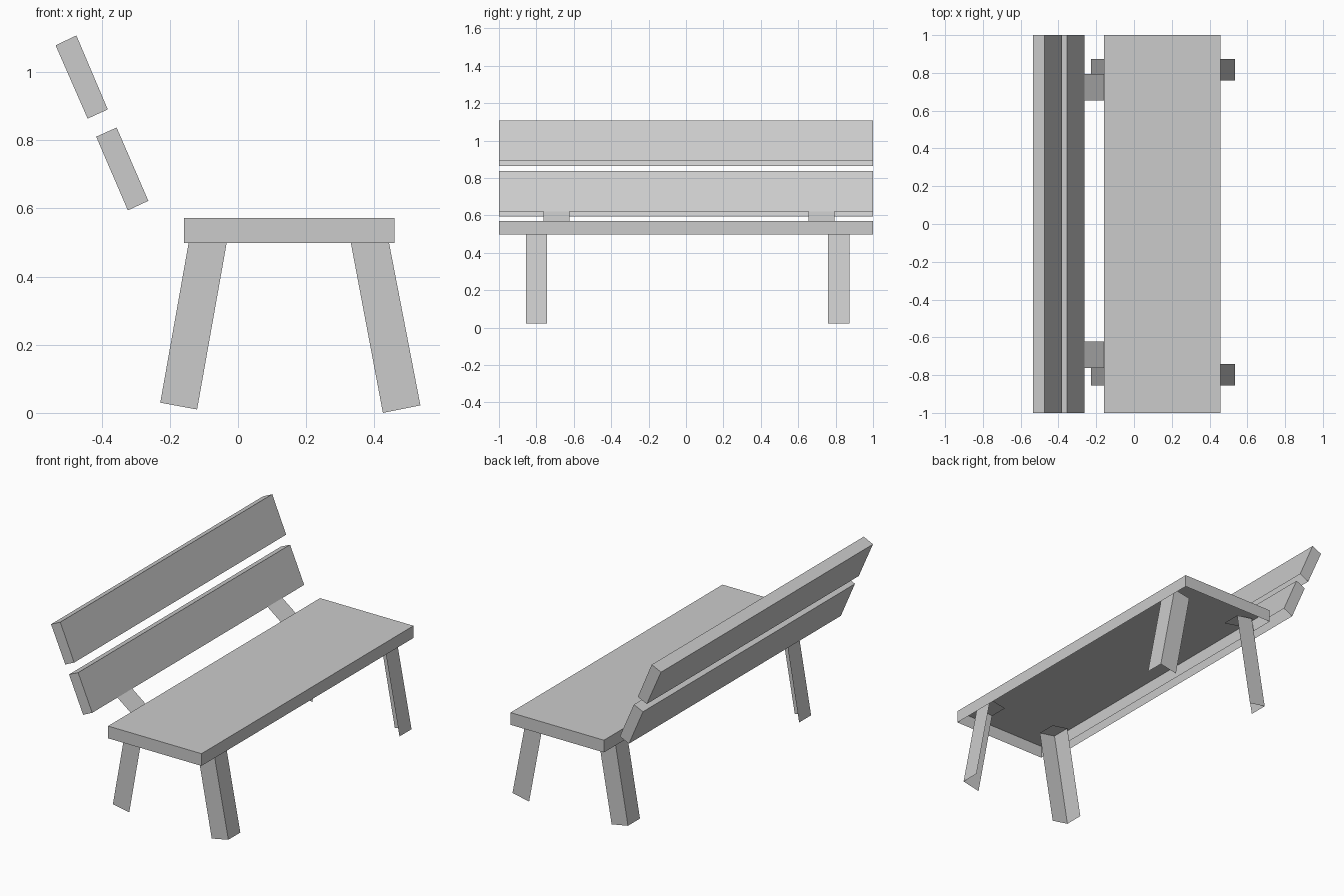
import bpy
import bmesh

cube = bpy.data.objects.get("Cube")
if cube:
    bpy.data.objects.remove(cube, do_unlink=True)

# Single plain grey material
grey = bpy.data.materials.new("plain_grey")
grey.use_nodes = True
colour = (0.6, 0.6, 0.6, 1)
grey.diffuse_color = colour
grey.node_tree.nodes["Principled BSDF"].inputs["Base Color"].default_value = colour


def finish(name, bm):
    mesh = bpy.data.meshes.new(name)
    bm.normal_update()
    bm.to_mesh(mesh)
    bm.free()
    mesh.materials.append(grey)
    obj = bpy.data.objects.new(name, mesh)
    bpy.context.collection.objects.link(obj)
    return obj


def add_face(bm, points, outward):
    """Add a flat face whose normal agrees with the outward direction."""
    face = bm.faces.new([bm.verts.new(p) for p in points])
    face.normal_update()
    if face.normal.dot(outward) < 0:
        face.normal_flip()


def board(name, profile):
    """Plank with an open underside: an x-z profile run along the bench."""
    bm = bmesh.new()
    base = bm.faces.new([bm.verts.new((x, -1, z)) for x, z in profile])
    run = bmesh.ops.extrude_face_region(bm, geom=[base], use_keep_orig=True)
    moved = [v for v in run["geom"] if isinstance(v, bmesh.types.BMVert)]
    bmesh.ops.translate(bm, verts=moved, vec=(0, 2, 0))
    bmesh.ops.recalc_face_normals(bm, faces=bm.faces)
    bm.normal_update()
    underside = min(bm.faces, key=lambda f: f.normal.z)
    bmesh.ops.delete(bm, geom=[underside], context="FACES")
    return finish(name, bm)


def leg(name, outer, inner, y_out, y_in):
    """Open angle leg: outer long side, outer end side and a top cap."""
    (ox0, oz0), (ox1, oz1) = outer
    ix1, iz1 = inner[1]
    side_x = 1 if ox0 > inner[0][0] else -1
    side_y = 1 if y_out > 0 else -1
    bm = bmesh.new()
    add_face(bm, [(ox0, y_out, oz0), (ox0, y_in, oz0),
                  (ox1, y_in, oz1), (ox1, y_out, oz1)], (side_x, 0, 0))
    add_face(bm, [(x, y_out, z) for x, z in (*outer, *reversed(inner))],
             (0, side_y, 0))
    add_face(bm, [(ox1, y_out, oz1), (ox1, y_in, oz1),
                  (ix1, y_in, iz1), (ix1, y_out, iz1)], (0, 0, 1))
    bmesh.ops.remove_doubles(bm, verts=bm.verts, dist=0.0001)
    return finish(name, bm)


def bracket(name, y0, y1):
    """Thin sloping strap from the seat's rear side to the lower slat."""
    bm = bmesh.new()
    top, bottom = (-0.263, 0.622), (-0.158, 0.542)
    add_face(bm, [(top[0], y0, top[1]), (top[0], y1, top[1]),
                  (bottom[0], y1, bottom[1]), (bottom[0], y0, bottom[1])],
             (0, 0, 1))
    return finish(name, bm)


# Seat and back slats
board("seat", [(-0.158, 0.498), (0.459, 0.498), (0.459, 0.571), (-0.158, 0.571)])
board("upper_back_slat",
      [(-0.535, 1.078), (-0.474, 1.107), (-0.382, 0.89), (-0.441, 0.863)])
board("lower_back_slat",
      [(-0.416, 0.81), (-0.356, 0.837), (-0.263, 0.622), (-0.323, 0.594)])

# Splayed legs
front = (((0.535, 0.022), (0.434, 0.545)), ((0.425, 0.0), (0.326, 0.525)))
rear = (((-0.228, 0.03), (-0.133, 0.565)), ((-0.12, 0.01), (-0.025, 0.545)))
for end, y_out, y_in in (("left", 0.873, 0.76), ("right", -0.855, -0.742)):
    leg("front_leg_" + end, *front, y_out, y_in)
    leg("rear_leg_" + end, *rear, y_out, y_in)

# Back supports
bracket("back_bracket_left", 0.655, 0.795)
bracket("back_bracket_right", -0.762, -0.622)
